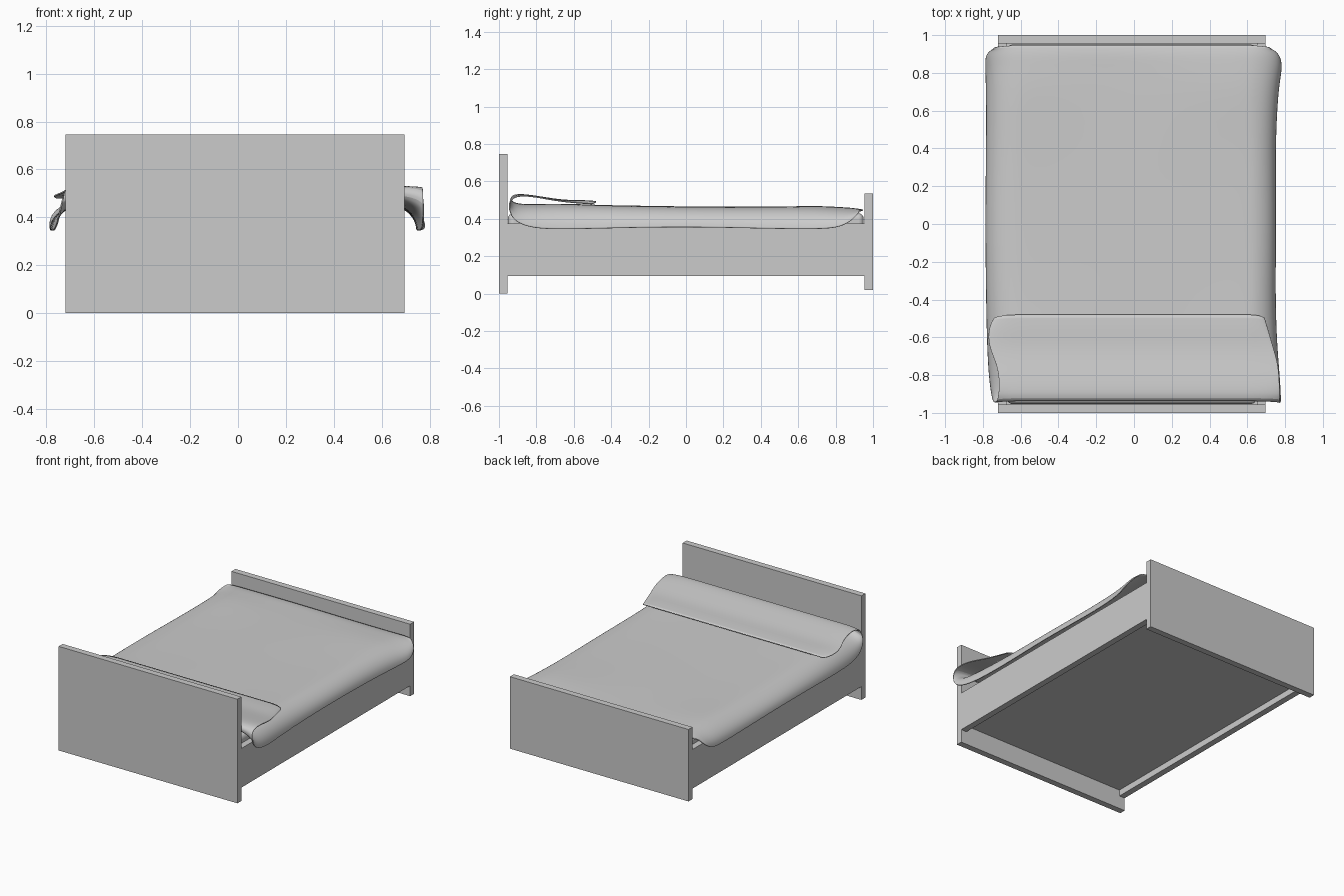
import bpy, math

if "Cube" in bpy.data.objects:
    bpy.data.objects.remove(bpy.data.objects["Cube"])

X0, X1 = -0.72, 0.695          # outer sides of the bed frame


def box(name, lo, hi):
    c = [(a + b) / 2 for a, b in zip(lo, hi)]
    bpy.ops.mesh.primitive_cube_add(size=1, location=c)
    o = bpy.context.object
    o.name = name
    o.scale = [b - a for a, b in zip(lo, hi)]
    bpy.ops.object.transform_apply(location=False, rotation=False, scale=True)
    return o


# Frame: end boards, side rails, base panel
box("headboard", (X0, -1, 0), (X1, -0.955, 0.745))
box("footboard", (X0, 0.955, 0.02), (X1, 1, 0.535))
box("left_rail", (X0, -0.955, 0.095), (X0 + 0.045, 0.955, 0.375))
box("right_rail", (X1 - 0.045, -0.955, 0.095), (X1, 0.955, 0.375))
box("base_panel", (X0 + 0.045, -0.955, 0.14), (X1 - 0.045, 0.955, 0.25))

# Mattress with rounded corners
m = box("mattress", (X0 + 0.047, -0.953, 0.25), (X1 - 0.047, 0.95, 0.43))
b = m.modifiers.new("round", "BEVEL")
b.width, b.segments = 0.03, 4

# Blanket rows from foot to folded-back end:
# centre y, centre z, hem y, hem z, left reach, right reach
rows = [
    (.945, .445, .93, .445, .74, .72), (.90, .455, .90, .40, .785, .77),
    (.83, .457, .83, .355, .785, .785), (.70, .463, .72, .343, .78, .76),
    (.40, .460, .40, .348, .78, .745), (0, .462, 0, .358, .785, .75),
    (-.40, .468, -.40, .35, .78, .745), (-.65, .475, -.65, .343, .775, .755),
    (-.80, .475, -.82, .347, .765, .77), (-.90, .475, -.92, .385, .75, .775),
    (-.942, .495, -.95, .45, .74, .775), (-.93, .53, -.94, .515, .72, .77),
    (-.86, .53, -.86, .527, .71, .77), (-.75, .512, -.75, .507, .72, .765),
    (-.65, .497, -.65, .49, .77, .735), (-.56, .498, -.55, .483, .77, .705),
    (-.48, .492, -.50, .478, .74, .69),
]
INNER, ARC, FLAT = 0.6, 6, 8
verts, faces = [], []
for r, (yc, zc, ye, ze, xl, xr) in enumerate(rows):
    def hem(k, side, reach):
        t = k / ARC * math.pi / 2
        f = 1 - math.cos(t)
        return (side * (INNER + (reach - INNER) * math.sin(t)),
                yc + (ye - yc) * f, zc + (ze - zc) * f)
    verts += [hem(k, -1, xl) for k in range(ARC, 0, -1)]
    for i in range(FLAT + 1):
        x = INNER * (2 * i / FLAT - 1)
        dip = 0.005 * math.sin(5 * x + 3 * yc) * math.sin(7 * yc) if r < 8 else 0
        verts.append((x, yc, zc + dip))
    verts += [hem(k, 1, xr) for k in range(1, ARC + 1)]
n = FLAT + 1 + 2 * ARC
for r in range(len(rows) - 1):
    for i in range(n - 1):
        a = r * n + i
        faces.append((a, a + 1, a + n + 1, a + n)[::-1])
me = bpy.data.meshes.new("blanket")
me.from_pydata(verts, [], faces)
blanket = bpy.data.objects.new("blanket", me)
bpy.context.collection.objects.link(blanket)
s = blanket.modifiers.new("smooth", "SUBSURF")
s.levels = s.render_levels = 2
t = blanket.modifiers.new("thickness", "SOLIDIFY")
t.thickness, t.offset = 0.006, 0

for o in (blanket, m):
    bpy.ops.object.select_all(action="DESELECT")
    o.select_set(True)
    bpy.context.view_layer.objects.active = o
    bpy.ops.object.shade_smooth_by_angle(angle=math.radians(50))
